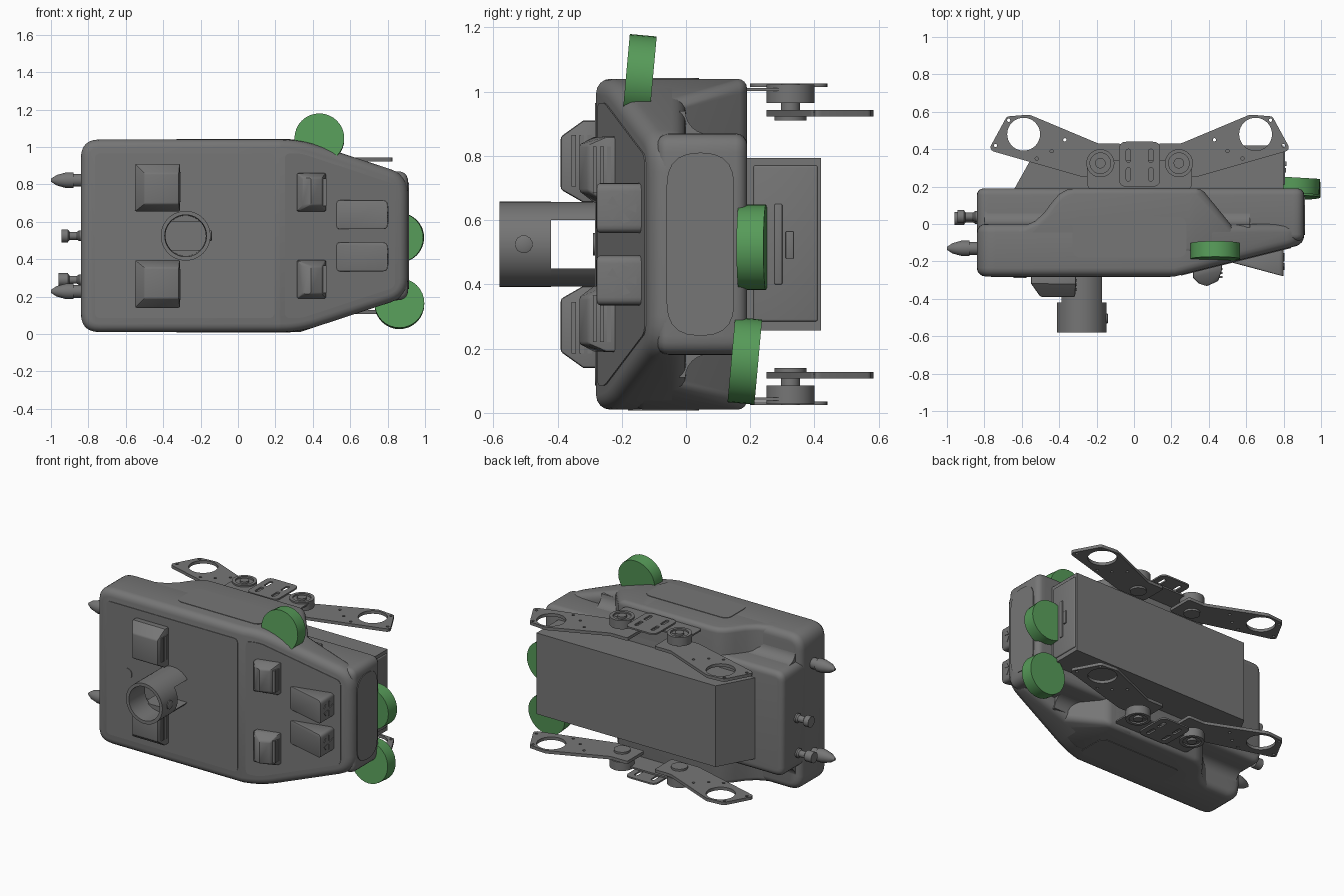
import bpy, bmesh, math
from mathutils import Vector

if "Cube" in bpy.data.objects:
    bpy.data.objects.remove(bpy.data.objects["Cube"])

ZC = 0.525                                  # the body is mirrored about this height
green = bpy.data.materials.new("green")
green.diffuse_color = (0.095, 0.33, 0.10, 1)
green.use_nodes = True
green.node_tree.nodes["Principled BSDF"].inputs["Base Color"].default_value = green.diffuse_color
grey = bpy.data.materials.new("dark_grey")
grey.diffuse_color = (0.18, 0.18, 0.18, 1)
grey.use_nodes = True
grey.node_tree.nodes["Principled BSDF"].inputs["Base Color"].default_value = grey.diffuse_color


def finish(name, bm, bevel=0, seg=3, limit=45):
    bmesh.ops.recalc_face_normals(bm, faces=bm.faces)
    if bevel:
        edges = [e for e in bm.edges if len(e.link_faces) == 2
                 and e.calc_face_angle(0) > math.radians(limit)]
        bmesh.ops.bevel(bm, geom=edges, offset=bevel, segments=seg, profile=0.5,
                        affect='EDGES', clamp_overlap=True)
        bmesh.ops.recalc_face_normals(bm, faces=bm.faces)
    me = bpy.data.meshes.new(name)
    bm.to_mesh(me)
    bm.free()
    ob = bpy.data.objects.new(name, me)
    bpy.context.collection.objects.link(ob)
    return ob


def hull(name, pts, bevel=0, seg=3):
    bm = bmesh.new()
    for p in pts:
        bm.verts.new(p)
    bmesh.ops.convex_hull(bm, input=bm.verts)
    bmesh.ops.delete(bm, geom=[v for v in bm.verts if not v.link_faces], context='VERTS')
    bmesh.ops.dissolve_limit(bm, angle_limit=0.02, verts=bm.verts, edges=bm.edges)
    return finish(name, bm, bevel, seg)


def loft(name, loops, bevel=0, seg=3, closed=False, limit=45):
    bm = bmesh.new()
    rows = [[bm.verts.new(p) for p in lp] for lp in loops]
    n = len(rows[0])
    pairs = list(zip(rows, rows[1:])) + ([(rows[-1], rows[0])] if closed else [])
    for a, b in pairs:
        for i in range(n):
            bm.faces.new((a[i], a[(i + 1) % n], b[(i + 1) % n], b[i]))
    if not closed:
        bm.faces.new(rows[0])
        bm.faces.new(rows[-1])
    return finish(name, bm, bevel, seg, limit)


def box(name, x, y, z, bevel=0):
    return hull(name, [(a, b, c) for a in x for b in y for c in z], bevel)


def lathe(name, center, axis, profile, n=32, closed=False):
    c, a = Vector(center), Vector(axis).normalized()
    u = a.orthogonal().normalized()
    w = a.cross(u)
    ang = [2 * math.pi * i / n for i in range(n)]
    return loft(name, [[c + a * t + (u * math.cos(k) + w * math.sin(k)) * r for k in ang]
                       for t, r in profile], closed=closed)


def rounded(pts, r, n=5):
    out, pts = [], [Vector(p) for p in pts]
    for i, p in enumerate(pts):
        a = p + (pts[i - 1] - p).normalized() * r
        b = p + (pts[(i + 1) % len(pts)] - p).normalized() * r
        for k in range(n + 1):
            t = k / n
            out.append(a * (1 - t) ** 2 + p * (2 * t * (1 - t)) + b * t * t)
    return out


def rect(x0, x1, y0, y1):
    return [(x0, y0), (x1, y0), (x1, y1), (x0, y1)]


def circle(x, y, r, n=32):
    return [(x + r * math.cos(2 * math.pi * i / n), y + r * math.sin(2 * math.pi * i / n))
            for i in range(n)]


def plate(name, outlines, z, thick):
    cu = bpy.data.curves.new(name, 'CURVE')
    cu.dimensions, cu.fill_mode, cu.extrude = '2D', 'BOTH', thick / 2
    for pts in outlines:
        s = cu.splines.new('POLY')
        s.points.add(len(pts) - 1)
        for q, p in zip(s.points, pts):
            q.co = (p[0], p[1], 0, 1)
        s.use_cyclic_u = True
    ob = bpy.data.objects.new(name, cu)
    ob.location.z = z
    bpy.context.collection.objects.link(ob)


def front(x):                               # y of the front face, sloping back on the right
    return -0.28 + max(0, x - 0.22) * 0.25


def half(x):                                # half height of the tapering outline
    return 0.515 - max(0, x - 0.33) * 0.33


# Body: front shell, raised back core and the shoulders between the corner scoops
outline = rounded([(-0.84, 0.01), (0.33, 0.01), (0.91, 0.20), (0.91, 0.85),
                   (0.33, 1.04), (-0.84, 1.04)], 0.10, 6)
outline += [(0.22, 0.01), (0.22, 1.04)]
hull("front_shell", [(x, y, z) for x, z in outline for y in (front(x), 0.0)], 0.045, 4)
core = rounded(rect(-0.84, 0.91, 0.18, 0.87), 0.06)
hull("back_core", [(x, y, z) for x, z in core for y in (-0.09, 0.19)], 0.035, 4)
scoop = [(0.33, 0.19), (0.33, -0.16), (-0.66, -0.16), (-0.66, -0.02), (-0.59, -0.012),
         (-0.53, 0.015), (-0.48, 0.06), (-0.44, 0.115), (-0.40, 0.16), (-0.36, 0.183), (-0.32, 0.19)]
loft("left_shoulder", [[(x, y, z) for x, y in scoop] for z in (0.01, 1.04)], 0.03, 4, limit=60)
hull("right_shoulder", [(x, y, ZC + s * half(x)) for s in (1, -1) for x, y in
     [(0.15, 0.19), (0.15, -0.16), (0.33, -0.16), (0.33, 0.19), (0.36, 0.19),
      (0.41, 0.10), (0.46, 0.02), (0.54, -0.03), (0.54, -0.16)]], 0.03, 4)

# Front panels and end panel
p1 = rounded(rect(-0.765, 0.195, 0.085, 0.965), 0.03)
loft("left_panel", [[(x, y, z) for x, z in p1] for y in (-0.27, -0.284)])
p2 = rounded([(0.25, 0.085), (0.34, 0.085), (0.84, 0.25), (0.84, 0.80), (0.34, 0.965), (0.25, 0.965)], 0.03)
loft("right_panel", [[(x, front(x) + d, z) for x, z in p2] for d in (0.01, -0.004)])
cap = rounded(rect(-0.06, 0.15, 0.24, 0.81), 0.10)
loft("end_panel", [[(x, y, z) for y, z in cap] for x in (0.90, 0.915)])
lathe("front_button", (-0.61, -0.275, ZC), (0, -1, 0), [(0, 0.035), (0.014, 0.035)])

# Mirrored upper and lower fittings
for s, side in ((1, "upper"), (-1, "lower")):
    def Z(d):
        return ZC + s * d

    strip = rounded(rect(-0.33, 0.28, -0.18, 0.04), 0.05)
    loft(side + "_strip", [[(x, y, Z(d)) for x, y in strip] for d in (0.50, 0.518)])

    # Concave fillet where the scoop floor meets the core
    fil = [(-0.02, 0.32), (-0.02, 0.415)]
    fil += [(0.07 - 0.072 * math.cos(a), 0.415 - 0.072 * math.sin(a))
            for a in [math.pi / 2 * i / 6 for i in range(7)]] + [(0.07, 0.32)]
    loft(side + "_scoop_fillet", [[(x, y, Z(d)) for y, d in fil] for x in (-0.80, 0.62)])

    # Large front block with ribs
    hull(side + "_large_block",
         [(x, y, Z(d)) for x in (-0.55, -0.31) for y in (-0.27, -0.32) for d in (0.13, 0.385)]
         + [(x, -0.39, Z(d)) for x in (-0.50, -0.315) for d in (0.17, 0.335)], 0.008, 2)
    for y in (-0.30, -0.325, -0.35):
        box(side + "_large_rib", (-0.32, -0.306), (y - 0.007, y + 0.007), (Z(0.18), Z(0.34)))

    # Small front block with ribs
    hull(side + "_small_block",
         [(x, front(x) + k, Z(d)) for x in (0.315, 0.47) for d in (0.13, 0.335) for k in (0.02, -0.03)]
         + [(x, y, Z(d)) for x, y in ((0.345, -0.318), (0.39, -0.332), (0.45, -0.305))
            for d in (0.165, 0.31)], 0.008, 2)
    for y in (-0.24, -0.262, -0.284):
        box(side + "_small_rib", (0.44, 0.472), (y - 0.006, y + 0.006), (Z(0.16), Z(0.305)))

    # Wedge intake with vanes on its end
    wedge = [(0.52, -0.207), (0.795, -0.28), (0.80, -0.27), (0.80, -0.12), (0.52, -0.19)]
    xz = rounded(rect(0.52, 0.80, 0.035, 0.19), 0.025, 4)
    hull(side + "_intake", [(x, y, Z(d)) for x, d in xz
                            for y in (-0.205 - (x - 0.52) * 0.268, front(x) + 0.02)], 0.006, 2)
    for k in range(5):
        a = 2 * math.pi * k / 5
        ring = [(0.012, a), (0.048, a - 0.3), (0.048, a + 0.3)]
        loft(side + "_vane", [[(x, -0.20 + r * math.cos(t), Z(0.112) + r * math.sin(t))
                               for r, t in ring] for x in (0.79, 0.804)])

    # Side rods on the left end
    lathe(side + "_nozzle", (-0.82, -0.13, Z(0.297)), (-1, 0, 0),
          [(0, 0.035), (0.06, 0.035), (0.06, 0.042), (0.10, 0.042), (0.15, 0.028), (0.18, 0.008)], 20)

    # Rear arm bracket, pivots and swinging arms
    M = 0.03
    bracket = rounded(rect(M - 0.28, M + 0.28, 0.18, 0.34), 0.04)
    tab = rounded(rect(M - 0.11, M + 0.11, 0.20, 0.44), 0.04)
    slots = [rounded(rect(M + a - 0.012, M + a + 0.012, b, b + 0.07), 0.011, 3)
             for a in (-0.06, 0.06) for b in (0.23, 0.33)]
    plate(side + "_tab_plate", [tab] + slots, Z(0.495), 0.010)
    plate(side + "_bracket", [bracket], Z(0.482), 0.010)
    for m, end in ((1, "right"), (-1, "left")):
        px = M + m * 0.21
        lathe(f"{side}_{end}_pivot", (px, 0.325, ZC), (0, 0, s),
              [(0.385, 0.05), (0.41, 0.05), (0.41, 0.03), (0.44, 0.03), (0.44, 0.075),
               (0.497, 0.075), (0.497, 0.055), (0.485, 0.055), (0.485, 0.028), (0.50, 0.028)])
        arm = rounded([(M + m * x, y) for x, y in
                       [(0.10, 0.25), (0.30, 0.25), (0.79, 0.39), (0.80, 0.41), (0.71, 0.575),
                        (0.59, 0.585), (0.22, 0.43), (0.10, 0.43)]], 0.012, 3)
        holes = [circle(M + m * 0.62, 0.48, 0.088)]
        holes += [circle(M + m * x, y, 0.009, 10) for x, y in
                  [(0.47, 0.39), (0.40, 0.45), (0.70, 0.555), (0.77, 0.42), (0.55, 0.35)]]
        plate(f"{side}_{end}_arm", [arm] + holes, Z(0.408), 0.020)

    # Solid barrel supports leaving a side window
    arc = [math.radians(35 + 110 * i / 14) for i in range(15)]
    loft(side + "_barrel_support", [[(-0.28 + 0.132 * math.cos(a), y, Z(0.132 * math.sin(a)))
                                     for a in arc] for y in (-0.43, -0.27)])

# Barrel
lathe("barrel", (-0.28, 0, ZC), (0, -1, 0),
      [(0.42, 0.133), (0.58, 0.133), (0.58, 0.112), (0.42, 0.108)], 40, closed=True)
lathe("barrel_screw", (-0.15, -0.505, ZC), (1, 0, 0), [(-0.01, 0.028), (0.008, 0.028), (0.012, 0.018)], 12)

# Remaining connectors on the left end
for y, z, tip in ((0.04, ZC, 0.125), (0.03, 0.29, 0.14)):
    lathe("connector", (-0.82, y, z), (-1, 0, 0),
          [(0, 0.03), (0.03, 0.03), (0.04, 0.022), (0.08, 0.022), (0.09, 0.036), (tip, 0.036)], 12)

# Rear box with slanted left end, end frame and vent
rear = [(-0.65, 0.17), (-0.51, 0.42), (0.80, 0.42), (0.80, 0.17)]
hull("rear_box", [(x, y, z) for x, y in rear for z in (0.257, 0.793)])
box("rear_end_plate", (0.79, 0.808), (0.21, 0.41), (0.285, 0.77), 0.006)
box("rear_vent", (0.80, 0.814), (0.275, 0.30), (0.40, 0.65), 0.004)
box("rear_latch", (0.80, 0.816), (0.31, 0.335), (0.48, 0.565), 0.003)

# Green discs
for name, c, axis in (("top_disc", (0.435, -0.145, 1.043), (0, 1, -0.09)),
                      ("end_disc", (0.86, 0.207, 0.515), (0.06, 1, 0)),
                      ("low_disc", (0.863, 0.183, 0.162), (0, 1, -0.09))):
    lathe(name, c, axis, [(-0.042, 0.133), (0.042, 0.133)], 32).data.materials.append(green)

# Grey on everything else, smooth shading with sharp edges kept
bpy.ops.object.select_all(action='DESELECT')
for ob in bpy.context.collection.objects:
    if not ob.data.materials:
        ob.data.materials.append(grey)
    if ob.type == 'MESH':
        ob.select_set(True)
        bpy.context.view_layer.objects.active = ob
bpy.ops.object.shade_smooth_by_angle(angle=math.radians(32))
